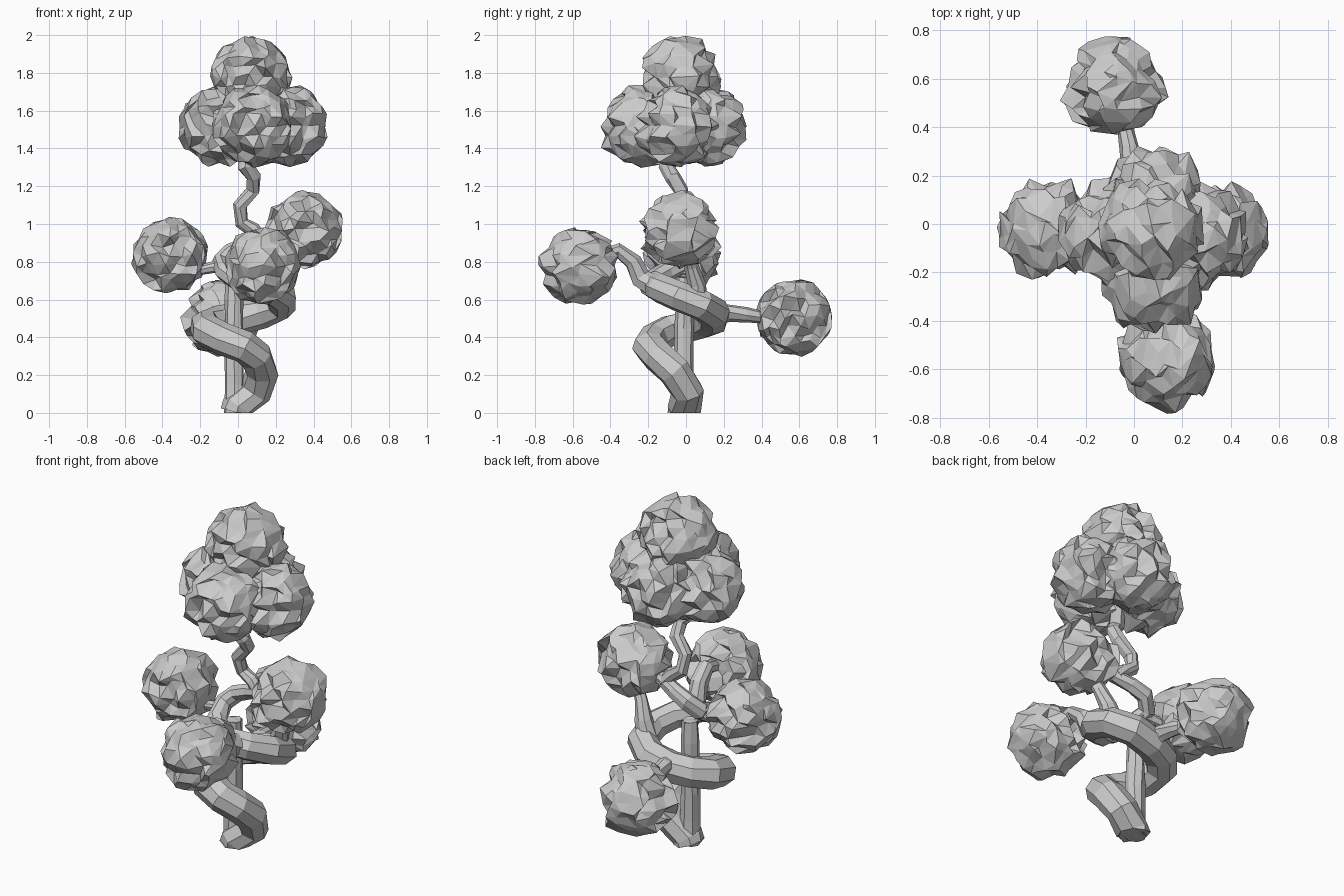
import bpy, bmesh, random
from mathutils import Vector

random.seed(4)
cube = bpy.data.objects.get("Cube")
if cube:
    bpy.data.objects.remove(cube)

grey = bpy.data.materials.new("plain grey")
grey.use_nodes = True
colour = (0.6, 0.6, 0.6, 1)
grey.diffuse_color = colour
grey.node_tree.nodes["Principled BSDF"].inputs["Base Color"].default_value = colour


def add_object(name, mesh):
    mesh.materials.clear()
    mesh.materials.append(grey)
    obj = bpy.data.objects.new(name, mesh)
    bpy.context.collection.objects.link(obj)
    return obj


def limb(name, points, thick, thin, taper_from=0.0):
    """Faceted eight-sided tube that tapers along a path."""
    curve = bpy.data.curves.new(name + "_path", "CURVE")
    curve.dimensions = "3D"
    curve.bevel_depth = 1
    curve.bevel_resolution = 2
    curve.use_fill_caps = True
    spline = curve.splines.new("POLY")
    spline.points.add(len(points) - 1)
    for i, (p, co) in enumerate(zip(spline.points, points)):
        t = max(0, i / (len(points) - 1) - taper_from) / (1 - taper_from)
        p.co = (*co, 1)
        p.radius = thick + (thin - thick) * t
    helper = bpy.data.objects.new(name + "_path", curve)
    bpy.context.collection.objects.link(helper)
    bpy.context.view_layer.update()
    graph = bpy.context.evaluated_depsgraph_get()
    mesh = bpy.data.meshes.new_from_object(helper.evaluated_get(graph))
    mesh.name = name
    bpy.data.objects.remove(helper)
    for poly in mesh.polygons:
        poly.use_smooth = False
    for v in mesh.vertices:
        v.co += Vector(random.uniform(-0.005, 0.005) for _ in range(3))
        v.co.z = max(v.co.z, 0)
    return add_object(name, mesh)


def foliage(name, centre, radius=0.2, axis=1):
    """Crumpled low-poly ball of leaves, folded into layers along one axis."""
    bm = bmesh.new()
    bmesh.ops.create_icosphere(bm, subdivisions=3, radius=radius)
    for v in bm.verts:
        v.co[axis] *= 0.92
        v.co += Vector(random.uniform(-0.016, 0.016) for _ in range(3))
        v.co[axis] += random.uniform(-0.042, 0.042)
        v.co += Vector(centre)
    mesh = bpy.data.meshes.new(name)
    bm.to_mesh(mesh)
    bm.free()
    return add_object(name, mesh)


# Straight inner pole
limb("inner_pole", [(-0.02, -0.01, z) for z in (0, 0.15, 0.3, 0.45, 0.6, 0.72)], 0.055, 0.045)

# Thick trunk winding around the pole
limb("winding_trunk", [
    (-0.01, -0.01, 0), (0, -0.01, 0.03), (0.09, 0.01, 0.11), (0.125, -0.06, 0.22),
    (0.1, -0.15, 0.3), (0.03, -0.195, 0.35), (-0.08, -0.17, 0.39),
    (-0.16, -0.09, 0.43), (-0.17, 0.02, 0.46), (-0.1, 0.1, 0.48),
    (0, 0.14, 0.5), (0.13, 0.145, 0.53), (0.225, 0.08, 0.57),
    (0.23, -0.04, 0.62), (0.16, -0.14, 0.66), (0.06, -0.18, 0.68)],
    0.088, 0.07, 0.75)

# The trunk narrows, crosses over the pole and runs into the left foliage
limb("crossing_branch", [
    (0.09, -0.17, 0.67), (0, -0.17, 0.7), (-0.07, -0.1, 0.75), (-0.09, 0, 0.8),
    (-0.04, 0.04, 0.85), (0.05, 0.03, 0.89), (0.14, 0, 0.92), (0.3, -0.02, 0.96)],
    0.06, 0.035, 0.1)

# Slender stem carrying on up to the crown
limb("upper_stem", [
    (0.13, 0.01, 0.91), (0.08, 0.01, 0.97), (0.02, 0.01, 1.01), (0.01, -0.01, 1.1),
    (0.08, -0.03, 1.18), (0.08, -0.07, 1.25), (0.04, -0.1, 1.3), (0.06, -0.06, 1.42)],
    0.035, 0.042)

# Side branches
limb("front_branch", [(0.13, -0.15, 0.66), (0.1, -0.24, 0.71), (0.11, -0.28, 0.8),
                      (0.12, -0.36, 0.86), (0.13, -0.5, 0.82)], 0.06, 0.035)
limb("back_branch", [(0.02, 0.13, 0.51), (-0.01, 0.22, 0.53), (-0.02, 0.32, 0.52),
                     (-0.05, 0.45, 0.5)], 0.055, 0.03)
limb("left_branch", [(0.2, 0.06, 0.58), (0.23, 0.06, 0.68), (0.27, 0.03, 0.78),
                     (0.34, 0, 0.9)], 0.06, 0.025)
limb("right_branch", [(-0.06, -0.03, 0.77), (-0.13, -0.02, 0.77), (-0.19, -0.01, 0.76),
                      (-0.3, -0.02, 0.8)], 0.04, 0.02)

# Foliage balls on the branches
foliage("front_foliage", (0.13, -0.56, 0.78))
foliage("back_foliage", (-0.08, 0.575, 0.505), axis=0)
foliage("left_foliage", (0.355, -0.03, 0.97))
foliage("right_foliage", (-0.36, -0.025, 0.835))

# Crown: four balls in a cross with a bigger one on top
for name, x, y in (("left", 0.265, -0.05), ("right", -0.1, -0.04),
                   ("front", 0.08, -0.235), ("back", 0.08, 0.115)):
    foliage("crown_" + name, (x, y, 1.517), 0.208)
foliage("crown_top", (0.07, -0.03, 1.78), 0.21)
